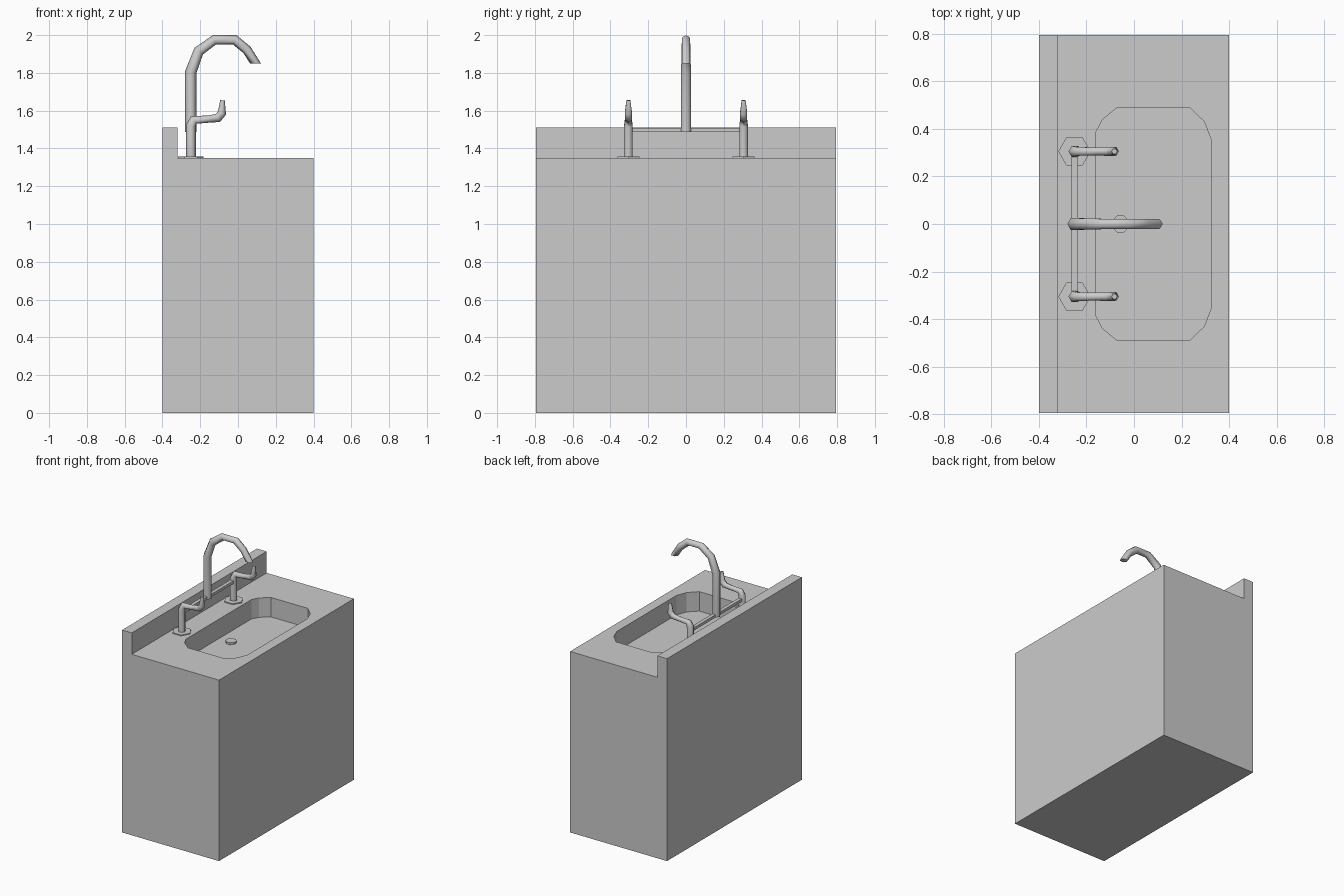
import bpy, bmesh, math
from mathutils import Vector

if "Cube" in bpy.data.objects:
    bpy.data.objects.remove(bpy.data.objects["Cube"])


def finish(name, bm, smooth=None):
    bmesh.ops.recalc_face_normals(bm, faces=bm.faces)
    me = bpy.data.meshes.new(name)
    bm.to_mesh(me)
    bm.free()
    ob = bpy.data.objects.new(name, me)
    bpy.context.collection.objects.link(ob)
    if smooth:
        bpy.ops.object.select_all(action='DESELECT')
        ob.select_set(True)
        bpy.context.view_layer.objects.active = ob
        bpy.ops.object.shade_smooth_by_angle(angle=math.radians(smooth))
    return ob


def prism(name, outline, offset):
    """Extrude a 3D outline by an offset vector."""
    bm = bmesh.new()
    face = bm.faces.new([bm.verts.new(p) for p in outline])
    ext = bmesh.ops.extrude_face_region(bm, geom=[face], use_keep_orig=True)
    verts = [g for g in ext['geom'] if isinstance(g, bmesh.types.BMVert)]
    bmesh.ops.translate(bm, verts=verts, vec=offset)
    return finish(name, bm)


def disc(name, x, y, z, r, sides, h, turn=0):
    step = 2 * math.pi / sides
    return prism(name, [(x + r * math.cos(step * i + turn),
                         y + r * math.sin(step * i + turn), z)
                        for i in range(sides)], (0, 0, h))


def tube(name, path, y, end_dir=None, sides=6):
    """Mitred hexagonal tube along (x, z, radius) points in an xz plane."""
    bm = bmesh.new()
    pts = [Vector((p[0], p[1])) for p in path]
    dirs = [(b - a).normalized() for a, b in zip(pts, pts[1:])]
    rings = []
    for i, p in enumerate(pts):
        seg = dirs[max(i - 1, 0)]
        t = (seg + dirs[min(i, len(dirs) - 1)]).normalized()
        if end_dir and i == len(pts) - 1:
            t = Vector(end_dir)
        n = Vector((-t.y, t.x))
        n /= n.dot(Vector((-seg.y, seg.x)))
        ring = []
        for k in range(sides):
            a = 2 * math.pi * k / sides
            q = p + n * path[i][2] * math.cos(a)
            ring.append(bm.verts.new((q.x, y + path[i][2] * math.sin(a), q.y)))
        rings.append(ring)
    for a, b in zip(rings, rings[1:]):
        for k in range(sides):
            j = (k + 1) % sides
            bm.faces.new((a[k], a[j], b[j], b[k]))
    bm.faces.new(rings[0])
    bm.faces.new(rings[-1])
    return finish(name, bm, 65)


# Cabinet with backsplash, one L-shaped profile
W = 0.795
profile = [(-0.4, 0), (0.4, 0), (0.4, 1.35), (-0.32, 1.35), (-0.32, 1.51), (-0.4, 1.51)]
cabinet = prism("cabinet", [(x, -W, z) for x, z in profile], (0, 2 * W, 0))

# Basin recess with chamfered corners
half = [(-0.16, 0.385), (-0.133, 0.438), (-0.07, 0.49),
        (0.233, 0.49), (0.295, 0.43), (0.325, 0.352)]
outline = half + [(x, -y) for x, y in reversed(half)]
cutter = prism("basin_cutter", [(x, y, 1.205) for x, y in outline], (0, 0, 0.3))
cut = cabinet.modifiers.new("basin", 'BOOLEAN')
cut.operation = 'DIFFERENCE'
cut.solver = 'EXACT'
cut.object = cutter
bpy.context.view_layer.objects.active = cabinet
bpy.ops.object.modifier_apply(modifier=cut.name)
bpy.data.objects.remove(cutter)

# Drain
disc("drain", -0.057, 0, 1.2, 0.038, 8, 0.02, math.pi / 8)

# Gooseneck spout
tube("spout", [(-0.25, 1.487, 0.03), (-0.25, 1.805, 0.03), (-0.208, 1.915, 0.027),
               (-0.125, 1.975, 0.025), (-0.017, 1.975, 0.025),
               (0.047, 1.922, 0.025), (0.093, 1.85, 0.024)], 0, (0, -1))

# Taps with mounting plates
for side, y in (("left", -0.305), ("right", 0.305)):
    disc("plate_" + side, -0.25, y, 1.345, 0.068, 6, 0.012)
    tube("tap_" + side, [(-0.249, 1.35, 0.026), (-0.249, 1.52, 0.026),
                         (-0.235, 1.551, 0.021), (-0.16, 1.555, 0.019),
                         (-0.107, 1.561, 0.022), (-0.085, 1.587, 0.022),
                         (-0.082, 1.655, 0.012)], y)

# Bridge bar joining the taps
prism("bridge_bar", [(x, -0.305, z) for x, z in
      [(-0.263, 1.487), (-0.237, 1.487), (-0.237, 1.508), (-0.263, 1.508)]], (0, 0.61, 0))
